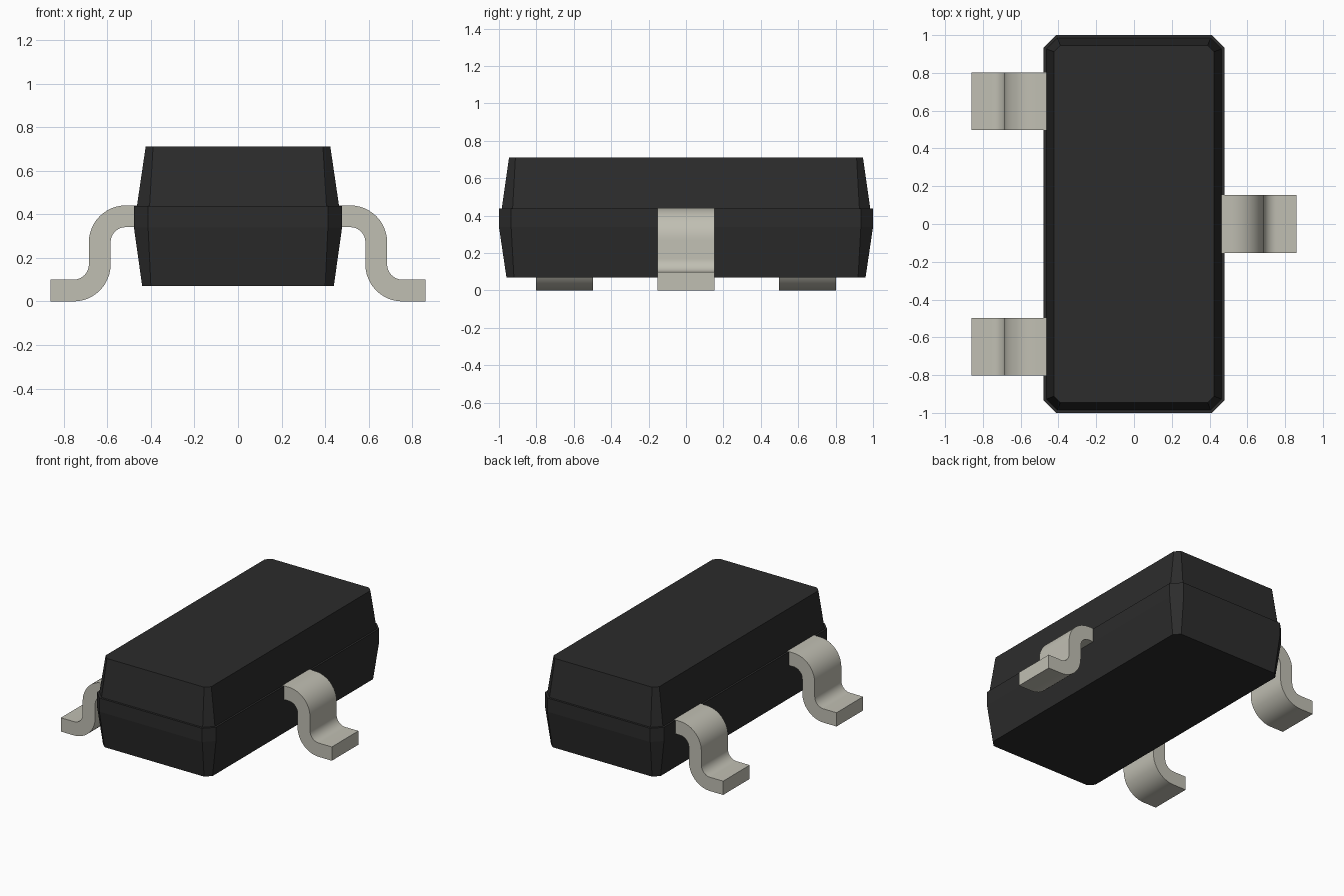
import bpy
import bmesh
from math import cos, sin, pi, radians

cube = bpy.data.objects.get("Cube")
if cube:
    bpy.data.objects.remove(cube)


def make_material(name, color):
    mat = bpy.data.materials.new(name)
    mat.use_nodes = True
    mat.diffuse_color = color
    bsdf = mat.node_tree.nodes["Principled BSDF"]
    bsdf.inputs["Base Color"].default_value = color
    bsdf.inputs["Roughness"].default_value = 0.6
    return mat


body_black = make_material("body black", (0.025, 0.025, 0.025, 1))
lead_metal = make_material("lead metal", (0.53, 0.52, 0.45, 1))


def loft(name, rings, mat):
    """Skin a stack of equal-sized point rings and cap both ends."""
    bm = bmesh.new()
    loops = [[bm.verts.new(p) for p in ring] for ring in rings]
    for a, b in zip(loops, loops[1:]):
        for i in range(len(a)):
            j = (i + 1) % len(a)
            bm.faces.new((a[i], a[j], b[j], b[i]))
    bm.faces.new(loops[0])
    bm.faces.new(loops[-1])
    bmesh.ops.recalc_face_normals(bm, faces=bm.faces)
    mesh = bpy.data.meshes.new(name)
    bm.to_mesh(mesh)
    bm.free()
    mesh.materials.append(mat)
    obj = bpy.data.objects.new(name, mesh)
    bpy.context.collection.objects.link(obj)
    return obj


def chamfered_ring(hx, hy, c, z):
    quarter = [(hx, hy - c), (hx - c, hy)]
    left = [(-x, y) for x, y in reversed(quarter)]
    half = quarter + left
    return [(x, y, z) for x, y in half + [(-x, -y) for x, y in half]]


# Moulded body: tapered lower half, vertical band, small ledge, tapered top
sections = [
    (0.44, 0.96, 0.04, 0.07),
    (0.478, 1.0, 0.065, 0.34),
    (0.478, 1.0, 0.065, 0.439),
    (0.464, 0.985, 0.058, 0.439),
    (0.424, 0.946, 0.034, 0.711),
]
loft("body", [chamfered_ring(*s) for s in sections], body_black)


def arc(cx, cz, r, start, end, steps=12):
    angles = [radians(start + (end - start) * i / steps) for i in range(steps + 1)]
    return [(cx + r * cos(a), cz + r * sin(a)) for a in angles]


# Gull-wing lead: side profile with two bends, extruded across its width
THICK, INNER, WIDTH = 0.1, 0.07, 0.305
OUTER = INNER + THICK
TOP, ROOT, TIP = 0.441, 0.46, 0.86
SHOULDER, ANKLE = 0.515, 0.755

upper_edge = ([(ROOT, TOP)] + arc(SHOULDER, TOP - OUTER, OUTER, 90, 0)
              + arc(ANKLE, OUTER, INNER, 180, 270) + [(TIP, THICK)])
lower_edge = ([(TIP, 0)] + arc(ANKLE, OUTER, OUTER, 270, 180)
              + arc(SHOULDER, TOP - OUTER, INNER, 0, 90) + [(ROOT, TOP - THICK)])
profile = upper_edge + lower_edge


def make_lead(name, side, y):
    rings = [[(side * x, y + e * WIDTH / 2, z) for x, z in profile] for e in (-1, 1)]
    obj = loft(name, rings, lead_metal)
    bpy.ops.object.select_all(action="DESELECT")
    obj.select_set(True)
    bpy.context.view_layer.objects.active = obj
    bpy.ops.object.shade_smooth_by_angle(angle=pi / 6)


make_lead("left_lead", 1, 0)
make_lead("right_front_lead", -1, -0.65)
make_lead("right_back_lead", -1, 0.65)
